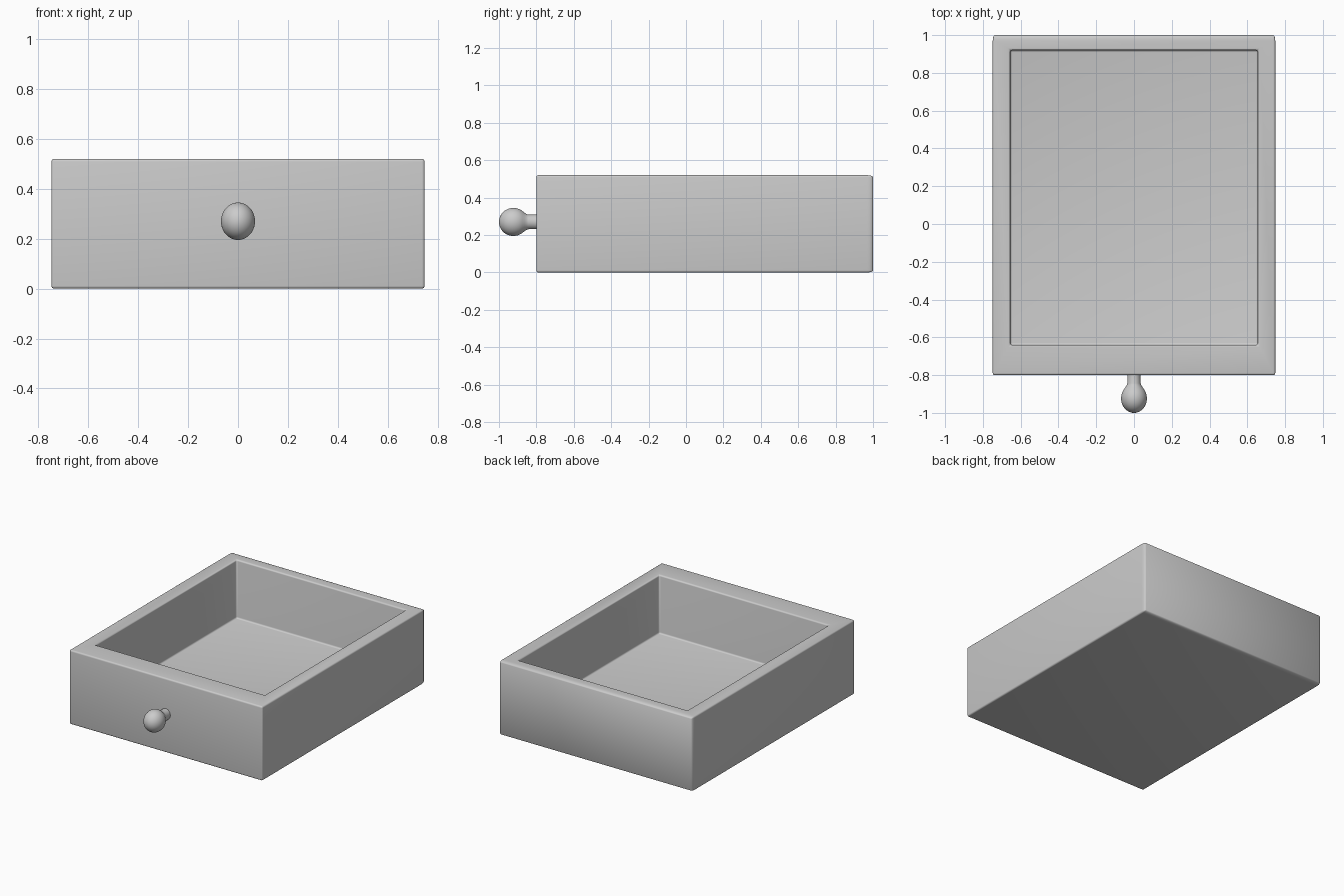
import bpy, bmesh, math

if "Cube" in bpy.data.objects:
    bpy.data.objects.remove(bpy.data.objects["Cube"])


def add_object(name, bm):
    bmesh.ops.recalc_face_normals(bm, faces=bm.faces)
    mesh = bpy.data.meshes.new(name)
    bm.to_mesh(mesh)
    bm.free()
    ob = bpy.data.objects.new(name, mesh)
    bpy.context.collection.objects.link(ob)
    bpy.ops.object.select_all(action='DESELECT')
    ob.select_set(True)
    bpy.context.view_layer.objects.active = ob
    bpy.ops.object.shade_smooth_by_angle(angle=math.radians(40))
    return ob


# Drawer box: rectangular loops from outside bottom, over the rim, to the inner floor
bm = bmesh.new()
outer, inner = (0.748, -0.80, 1.0), (0.655, -0.64, 0.92)
loops = []
for (x, y0, y1), z in ((outer, 0), (outer, 0.52), (inner, 0.52), (inner, 0.11)):
    loops.append([bm.verts.new(p) for p in
                  ((-x, y0, z), (x, y0, z), (x, y1, z), (-x, y1, z))])
for a, b in zip(loops, loops[1:]):
    for i in range(4):
        j = (i + 1) % 4
        bm.faces.new((a[i], a[j], b[j], b[i]))
bm.faces.new(loops[0])
bm.faces.new(loops[-1])
bmesh.ops.recalc_face_normals(bm, faces=bm.faces)

# Soft edges, skipping the flat mitre lines of the rim
edges = [e for e in bm.edges if e.calc_face_angle(0) > 0.5]
bmesh.ops.bevel(bm, geom=edges, offset=0.011, segments=4, profile=0.5,
                affect='EDGES', clamp_overlap=True)
# Longer rounding along the back edges
for v in bm.verts:
    if v.co.y > 0.98:
        v.co.y = 1 - (1 - v.co.y) * 2.8
add_object("drawer_box", bm)

# Knob: lathed ball and neck, slightly taller than wide
bm = bmesh.new()
segs = 40
profile = [(0.075 * math.sin(t), -0.923 - 0.077 * math.cos(t))
           for t in (math.radians(a) for a in range(8, 129, 8))]
profile += [(0.049, -0.863), (0.042, -0.852), (0.039, -0.843), (0.039, -0.79)]
rings = [[bm.verts.new((0.91 * r * math.cos(k * math.tau / segs), y,
                        0.27 + r * math.sin(k * math.tau / segs)))
          for k in range(segs)] for r, y in profile]
for a, b in zip(rings, rings[1:]):
    for k in range(segs):
        n = (k + 1) % segs
        bm.faces.new((a[k], a[n], b[n], b[k]))
tip = bm.verts.new((0, -1.0, 0.27))
for k in range(segs):
    bm.faces.new((tip, rings[0][k], rings[0][(k + 1) % segs]))
bm.faces.new(rings[-1])
add_object("knob", bm)
